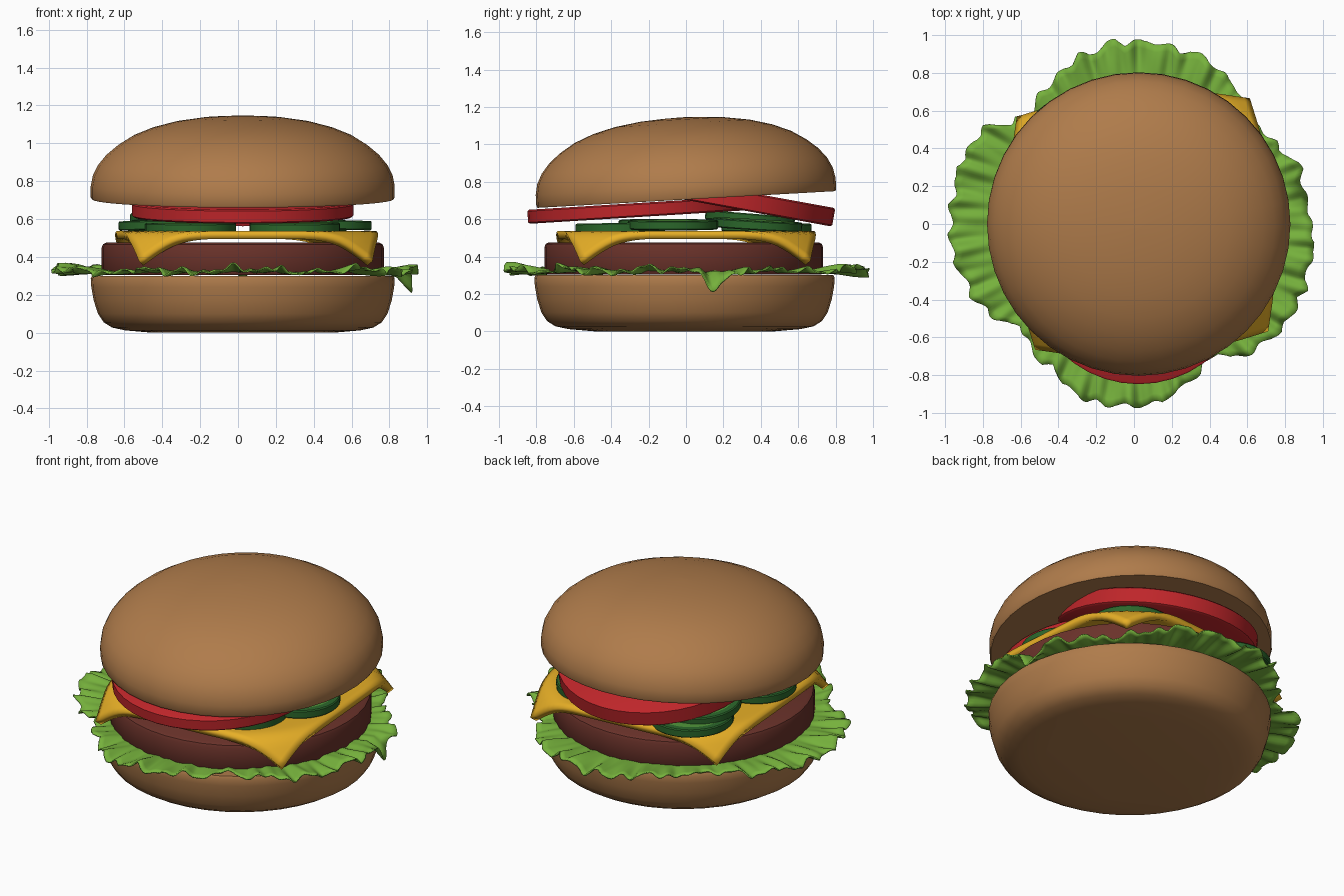
import bpy, bmesh, math, random
from mathutils import Matrix, Vector

if "Cube" in bpy.data.objects:
    bpy.data.objects.remove(bpy.data.objects["Cube"])

random.seed(4)


def material(name, rgb):
    m = bpy.data.materials.new(name)
    m.diffuse_color = (*rgb, 1)
    m.use_nodes = True
    m.node_tree.nodes["Principled BSDF"].inputs["Base Color"].default_value = m.diffuse_color
    return m


BUN = material("bun brown", (0.43, 0.20, 0.070))
MEAT = material("meat brown", (0.145, 0.032, 0.023))
CHEESE = material("cheese yellow", (0.80, 0.43, 0.020))
RED = material("tomato red", (0.52, 0.019, 0.023))
SKIN = material("pickle dark green", (0.024, 0.135, 0.024))
FLESH = material("pickle light green", (0.08, 0.30, 0.042))
LEAF = material("lettuce green", (0.18, 0.44, 0.045))


def finish(name, bm, mats, angle=40):
    bmesh.ops.recalc_face_normals(bm, faces=bm.faces)
    me = bpy.data.meshes.new(name)
    bm.to_mesh(me)
    bm.free()
    for m in mats:
        me.materials.append(m)
    me.shade_smooth()
    me.set_sharp_from_angle(angle=math.radians(angle))
    ob = bpy.data.objects.new(name, me)
    bpy.context.collection.objects.link(ob)
    return ob


def lathe(name, profile, loc, mats, tilt=(0, 0), sides=40, inner=0):
    """Revolve (radius, height) points; flat caps close both ends.
    Cap faces within radius 'inner' take the second material."""
    bm = bmesh.new()
    rings = []
    for r, z in profile:
        rings.append([bm.verts.new((r * math.cos(a), r * math.sin(a), z))
                      for a in (2 * math.pi * i / sides for i in range(sides))])
    for a, b in zip(rings, rings[1:]):
        for i in range(sides):
            j = (i + 1) % sides
            bm.faces.new((a[i], a[j], b[j], b[i]))
    for ring in (rings[0], rings[-1]):
        f = bm.faces.new(ring)
        if inner:
            f.material_index = 1
    ob = finish(name, bm, mats)
    ob.location = loc
    ob.rotation_euler = (tilt[0], tilt[1], 0)
    return ob


# Buns and patty
CX, CY = 0.025, -0.008
lathe("bottom_bun", [(0.48, 0), (0.62, 0.012), (0.69, 0.027), (0.735, 0.055), (0.765, 0.10),
                     (0.787, 0.17), (0.80, 0.24), (0.803, 0.285), (0.796, 0.30)],
      (CX, CY, 0), [BUN])
lathe("top_bun", [(0.797, 0), (0.803, 0.01), (0.803, 0.07), (0.792, 0.125), (0.765, 0.18),
                  (0.72, 0.235), (0.66, 0.285), (0.58, 0.335), (0.48, 0.376), (0.36, 0.408),
                  (0.22, 0.429), (0.10, 0.437), (0.01, 0.44)],
      (CX, CY + 0.01, 0.705), [BUN], (0.056, 0))
lathe("patty", [(0.735, 0.305), (0.745, 0.32), (0.745, 0.45), (0.738, 0.467), (0.72, 0.476)],
      (CX, -0.012, 0), [MEAT])

# Tomato slices leaning against each other
lathe("front_tomato_slice", [(0.575, 0), (0.585, 0.008), (0.585, 0.067), (0.575, 0.075)],
      (CX, -0.26, 0.611), [RED], (0.062, 0))
lathe("back_tomato_slice", [(0.575, 0), (0.585, 0.008), (0.585, 0.092), (0.575, 0.10)],
      (CX, 0.205, 0.665), [RED], (-0.18, 0))

# Pickle slices: dark skin rim, lighter flesh
for k, (x, y, z, tx, ty) in enumerate([
        (0.465, -0.07, 0.545, 0.0, 0.02), (0.30, -0.35, 0.53, 0.02, 0.0),
        (-0.25, -0.35, 0.53, 0.02, 0.0), (-0.39, -0.12, 0.545, 0.0, -0.03),
        (-0.34, 0.43, 0.53, -0.02, 0.0), (-0.33, 0.34, 0.58, -0.08, 0.0),
        (0.34, 0.38, 0.545, -0.06, 0.02)]):
    R = 0.24
    lathe(f"pickle_slice_{k + 1}",
          [(R - 0.04, 0), (R - 0.006, 0), (R, 0.006), (R, 0.044), (R - 0.006, 0.05), (R - 0.04, 0.05)],
          (x, y, z), [SKIN, FLESH], (tx, ty), 32, inner=1)

# Cheese: a square slice whose corners bend down over the patty
bm = bmesh.new()
bmesh.ops.create_grid(bm, x_segments=32, y_segments=32, size=0.67,
                      matrix=Matrix.Rotation(math.radians(4.5), 4, 'Z'))
R0, RB = 0.70, 0.12
for v in bm.verts:
    r = v.co.xy.length
    s = r - R0
    if s > 0:
        a = min(s / RB, 0.95)
        rest = s - RB * a
        k = (R0 + RB * math.sin(a) + rest * math.cos(a)) / r
        drop = RB * (1 - math.cos(a)) + rest * math.sin(a)
        v.co = Vector((v.co.x * k, v.co.y * k, -drop))
cheese = finish("cheese_slice", bm, [CHEESE])
cheese.location = (0.045, 0, 0.537)
if cheese.data.polygons[0].normal.z < 0:
    cheese.data.flip_normals()
mod = cheese.modifiers.new("thickness", 'SOLIDIFY')
mod.thickness = 0.042
mod.offset = -1

# Lettuce: four-lobed ruffled leaf, outline radius every 15 degrees
OUT = [0.95, 0.93, 0.87, 0.84, 0.94, 0.96, 0.98, 0.94, 0.87, 0.82, 0.96, 0.98,
       0.98, 0.97, 0.92, 0.82, 0.89, 0.96, 0.98, 0.93, 0.82, 0.95, 0.98, 0.96]
N, M = 480, 10
teeth = [random.uniform(-1, 1) for _ in range(N // 4)]
ph = [random.uniform(0, 6.28) for _ in range(6)]
bm = bmesh.new()
rings = []
for m in range(M + 1):
    t = m / M
    ring = []
    for i in range(N):
        a = 2 * math.pi * i / N
        p = i / N * 24
        f = p % 1
        f = f * f * (3 - 2 * f)
        rad = OUT[int(p)] * (1 - f) + OUT[(int(p) + 1) % 24] * f
        q = i // 4
        g = (i % 4) / 4
        jag = teeth[q] * (1 - g) + teeth[(q + 1) % len(teeth)] * g
        rad += 0.020 * jag + 0.012 * math.sin(37 * a + ph[0]) - 0.005
        rad = min(rad, 1.0)
        # flat under the patty, ruffled outside it
        r = 0.3 + (rad - 0.3) * t ** 0.6
        w = max(0, min(1, (r - 0.70) / 0.22))
        z = 0.318 + w * (0.012 + 0.013 * math.sin(23 * a + ph[1] + 5 * r)
                         + 0.011 * math.sin(41 * a + ph[2] - 9 * r)
                         + 0.010 * math.sin(9 * a + ph[3])
                         + 0.008 * math.sin(67 * a + ph[4]))
        # one flap hanging down on the right side
        d = math.degrees(a) - 10
        d = d - 360 if d > 180 else d
        z -= 0.95 * max(0, r - 0.84) * math.exp(-(d / 6) ** 2)
        ring.append(bm.verts.new((r * math.cos(a), r * math.sin(a), z)))
    rings.append(ring)
for a, b in zip(rings, rings[1:]):
    for i in range(N):
        j = (i + 1) % N
        bm.faces.new((a[i], a[j], b[j], b[i]))
bm.faces.new(rings[0])
lettuce = finish("lettuce", bm, [LEAF], 60)
mod = lettuce.modifiers.new("thickness", 'SOLIDIFY')
mod.thickness = 0.008
mod.offset = 0
